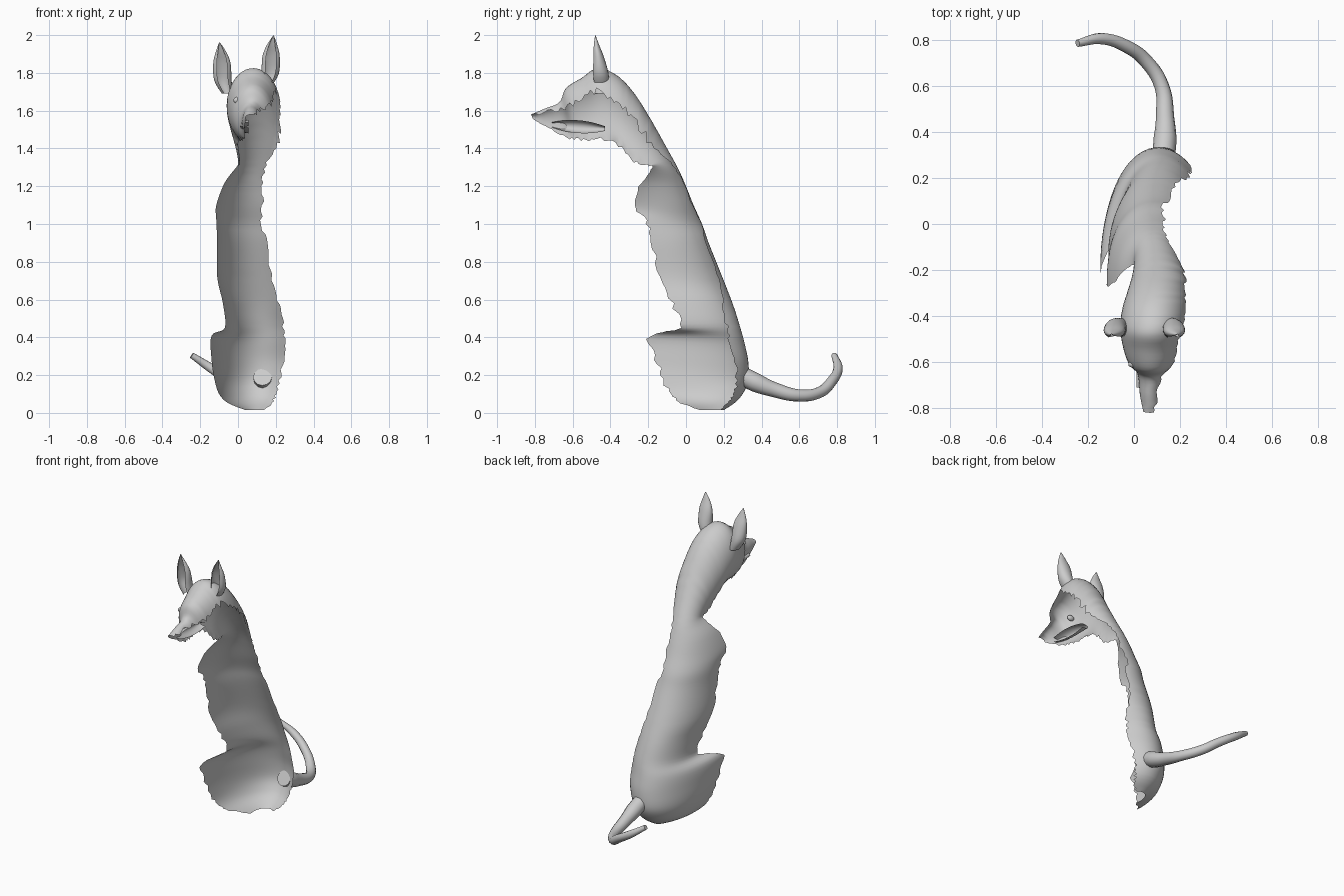
import bpy, bmesh, math, random
from mathutils import Vector

if "Cube" in bpy.data.objects:
    bpy.data.objects.remove(bpy.data.objects["Cube"])

random.seed(4)
grey = bpy.data.materials.new("plain_grey")
grey.diffuse_color = (0.6, 0.6, 0.6, 1)
grey.use_nodes = True
grey.node_tree.nodes["Principled BSDF"].inputs["Base Color"].default_value = grey.diffuse_color


def finish(name, bm):
    me = bpy.data.meshes.new(name)
    bm.to_mesh(me)
    bm.free()
    ob = bpy.data.objects.new(name, me)
    bpy.context.collection.objects.link(ob)
    me.materials.append(grey)
    for p in me.polygons:
        p.use_smooth = True
    return ob


def loft(name, rows):
    """Open sheet through equally long rows of points."""
    bm = bmesh.new()
    grid = [[bm.verts.new(p) for p in r] for r in rows]
    for a, b in zip(grid, grid[1:]):
        for i in range(len(a) - 1):
            bm.faces.new((a[i], a[i + 1], b[i + 1], b[i]))
    return finish(name, bm)


def resample(rows, n):
    """Catmull-Rom refinement of a table of numbers."""
    out = []
    for i in range(len(rows) - 1):
        p0, p1, p2, p3 = (rows[max(0, min(len(rows) - 1, i + k))] for k in (-1, 0, 1, 2))
        for s in range(n):
            t = s / n
            out.append([0.5 * (2 * b + (c - a) * t + (2 * a - 5 * b + 4 * c - d) * t * t
                               + (3 * b - a - 3 * c + d) * t ** 3)
                        for a, b, c, d in zip(p0, p1, p2, p3)])
    return out + [list(rows[-1])]


# Sections: back y, z, torn front y, z, centre x, half width, torn right x, wrap angle
head = [
    (-.82, 1.58, -.81, 1.555, .07, .03, .09, 120),
    (-.75, 1.61, -.73, 1.51, .07, .045, .10, 125),
    (-.67, 1.645, -.63, 1.46, .075, .06, .12, 140),
    (-.635, 1.72, -.57, 1.45, .075, .10, .165, 150),
    (-.55, 1.775, -.50, 1.45, .075, .125, .185, 150),
    (-.47, 1.825, -.42, 1.445, .08, .14, .21, 150),
    (-.37, 1.79, -.36, 1.42, .09, .14, .225, 140),
    (-.28, 1.70, -.31, 1.37, .10, .13, .225, 135),
    (-.19, 1.56, -.26, 1.33, .11, .12, .22, 125),
    (-.10, 1.40, -.20, 1.31, .10, .10, .185, 110),
]
torso = [
    (-.04, 1.29, -.18, 1.30, .09, .10, .14, 100),
    (0, 1.20, -.23, 1.22, .09, .16, .13, 95),
    (.04, 1.10, -.27, 1.10, .085, .20, .13, 92),
    (.085, 1.00, -.21, 1.02, .085, .20, .125, 92),
    (.12, .90, -.18, .90, .09, .20, .15, 92),
    (.20, .70, -.13, .72, .10, .21, .18, 92),
    (.25, .57, -.07, .58, .11, .19, .215, 92),
    (.285, .46, -.03, .45, .12, .19, .24, 92),
    (.31, .37, -.19, .41, .11, .25, .245, 92),
    (.33, .27, -.155, .28, .11, .25, .24, 92),
    (.33, .17, -.12, .18, .10, .225, .22, 95),
    (.30, .10, -.08, .10, .10, .20, .20, 95),
    (.26, .055, -.02, .05, .10, .15, .18, 100),
    (.20, .015, .08, .015, .10, .06, .14, 110),
]

# Broken shell: spine, left flank and thigh, with ragged rims
shell = []
for yb, zb, yf, zf, cx, rx, xr, wrap in resample(head + torso, 5):
    t1 = math.radians(wrap)
    t0 = -math.asin(max(-.97, min(.97, (xr + random.uniform(-.008, .008) - cx) / rx)))
    ragged = random.uniform(-.03, .05)
    row = []
    for i in range(25):
        t = t0 + (t1 - t0) * i / 24
        k = (1 - math.cos(t)) / (1 - math.cos(t1))
        if i == 24:
            k += ragged
        row.append((cx - rx * math.sin(t), yb + (yf - yb) * k, zb + (zf - zb) * k))
    shell.append(row)
loft("body_shell", shell)

# Cupped ears, open to the front: z, centre x, half width, half depth, centre y
ear = [(1.69, -.055, .03, .04, -.45), (1.76, -.08, .046, .045, -.455),
       (1.85, -.085, .046, .03, -.465), (1.91, -.09, .028, .016, -.475),
       (1.962, -.098, .002, .002, -.48)]
for name, side, lift in (("left_ear", 1, 0), ("right_ear", -1, .036)):
    rows = []
    for z, cx, w, d, y in resample(ear, 4):
        rows.append([(.045 + side * (cx + w * math.sin(a) - .045), y + d * math.cos(a), z + lift)
                     for a in (math.radians(-145 + 290 * i / 16) for i in range(17))])
    loft(name, rows)

# Mouth pocket: a flattened trough open to the right
rows = []
for i in range(13):
    u = i / 12
    h = .004 + .03 * math.sin(math.pi * min(1, .08 + u * .85)) ** .8
    rows.append([(.055 - .045 * math.sin(a), -.71 + .28 * u, 1.525 - .02 * u + h * math.cos(a))
                 for a in (math.pi * j / 8 for j in range(9))])
loft("mouth_pocket", rows)

# Eye
bm = bmesh.new()
bmesh.ops.create_uvsphere(bm, u_segments=16, v_segments=8, radius=1)
for v in bm.verts:
    v.co = Vector((v.co.x * .025, v.co.y * .015, v.co.z * .018)) + Vector((0, -.61, 1.655))
finish("left_eye", bm)

# Tail: tapering curve swept round to the left
pts = [(.13, .31, .19, .05), (.135, .37, .16, .05), (.135, .46, .125, .04), (.12, .60, .092, .032),
       (.05, .71, .11, .03), (-.03, .77, .165, .028), (-.14, .805, .235, .025), (-.245, .785, .305, .016)]
cu = bpy.data.curves.new("tail", "CURVE")
cu.dimensions = "3D"
cu.bevel_depth = 1
cu.bevel_resolution = 4
cu.resolution_u = 6
cu.use_fill_caps = True
sp = cu.splines.new("BEZIER")
sp.bezier_points.add(len(pts) - 1)
for bp, (x, y, z, r) in zip(sp.bezier_points, pts):
    bp.co = (x, y, z)
    bp.radius = r
    bp.handle_left_type = bp.handle_right_type = "AUTO"
cu.materials.append(grey)
bpy.context.collection.objects.link(bpy.data.objects.new("tail", cu))
